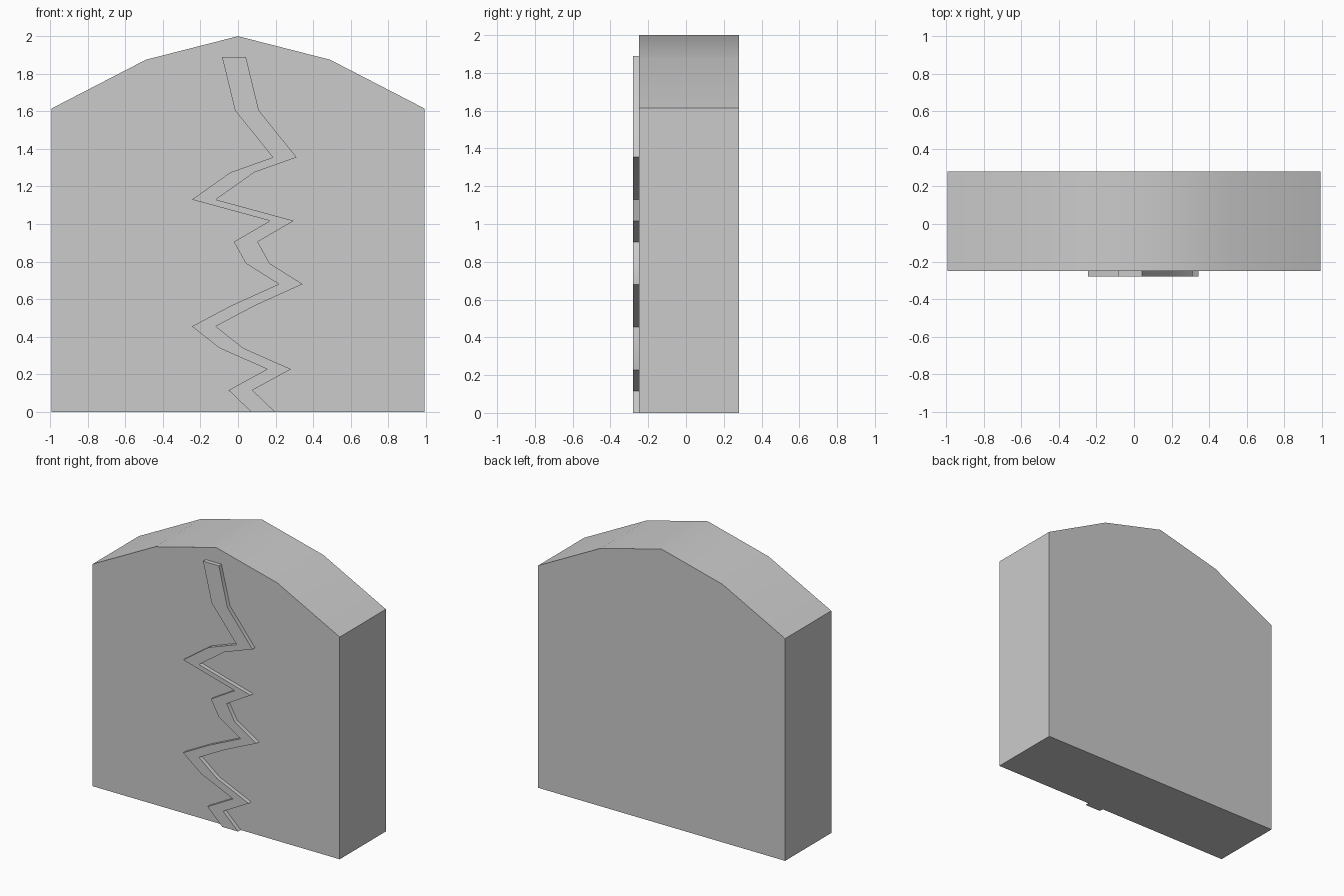
import bpy, bmesh, math

if "Cube" in bpy.data.objects:
    bpy.data.objects.remove(bpy.data.objects["Cube"])


def extrude_strip(name, pairs, y_front, y_back):
    """Solid from a front-facing strip of (left, right) x/z point pairs."""
    bm = bmesh.new()
    rows = [[bm.verts.new((x, y_front, z)) for x, z in pair] for pair in pairs]
    faces = [bm.faces.new((a[0], a[1], b[1], b[0])) for a, b in zip(rows, rows[1:])]
    result = bmesh.ops.extrude_face_region(bm, geom=faces, use_keep_orig=True)
    moved = [v for v in result["geom"] if isinstance(v, bmesh.types.BMVert)]
    bmesh.ops.translate(bm, verts=moved, vec=(0, y_back - y_front, 0))
    bmesh.ops.recalc_face_normals(bm, faces=bm.faces)
    mesh = bpy.data.meshes.new(name)
    bm.to_mesh(mesh)
    bm.free()
    obj = bpy.data.objects.new(name, mesh)
    bpy.context.collection.objects.link(obj)
    bpy.ops.object.select_all(action="DESELECT")
    obj.select_set(True)
    bpy.context.view_layer.objects.active = obj
    bpy.ops.object.shade_smooth_by_angle(angle=math.radians(30))
    return obj


# Slab with a faceted arched top
half_arch = [(0.993, 1.615), (0.49, 1.875)]
arch = [(-x, z) for x, z in half_arch] + [(0, 2.0)] + half_arch[::-1]
extrude_strip("slab", [((x, z), (x, 0)) for x, z in arch], -0.25, 0.28)

# Raised zigzag crack running down the front, constant horizontal width
CRACK_WIDTH = 0.127
crack = [(-0.085, 1.89), (-0.016, 1.605), (0.185, 1.355), (-0.04, 1.275),
         (-0.245, 1.13), (0.17, 1.017), (-0.022, 0.905), (0.042, 0.79),
         (0.217, 0.68), (-0.037, 0.565), (-0.245, 0.455), (-0.1, 0.34),
         (0.155, 0.227), (-0.05, 0.115), (0.07, 0)]
extrude_strip("crack", [((x, z), (x + CRACK_WIDTH, z)) for x, z in crack], -0.28, -0.248)
